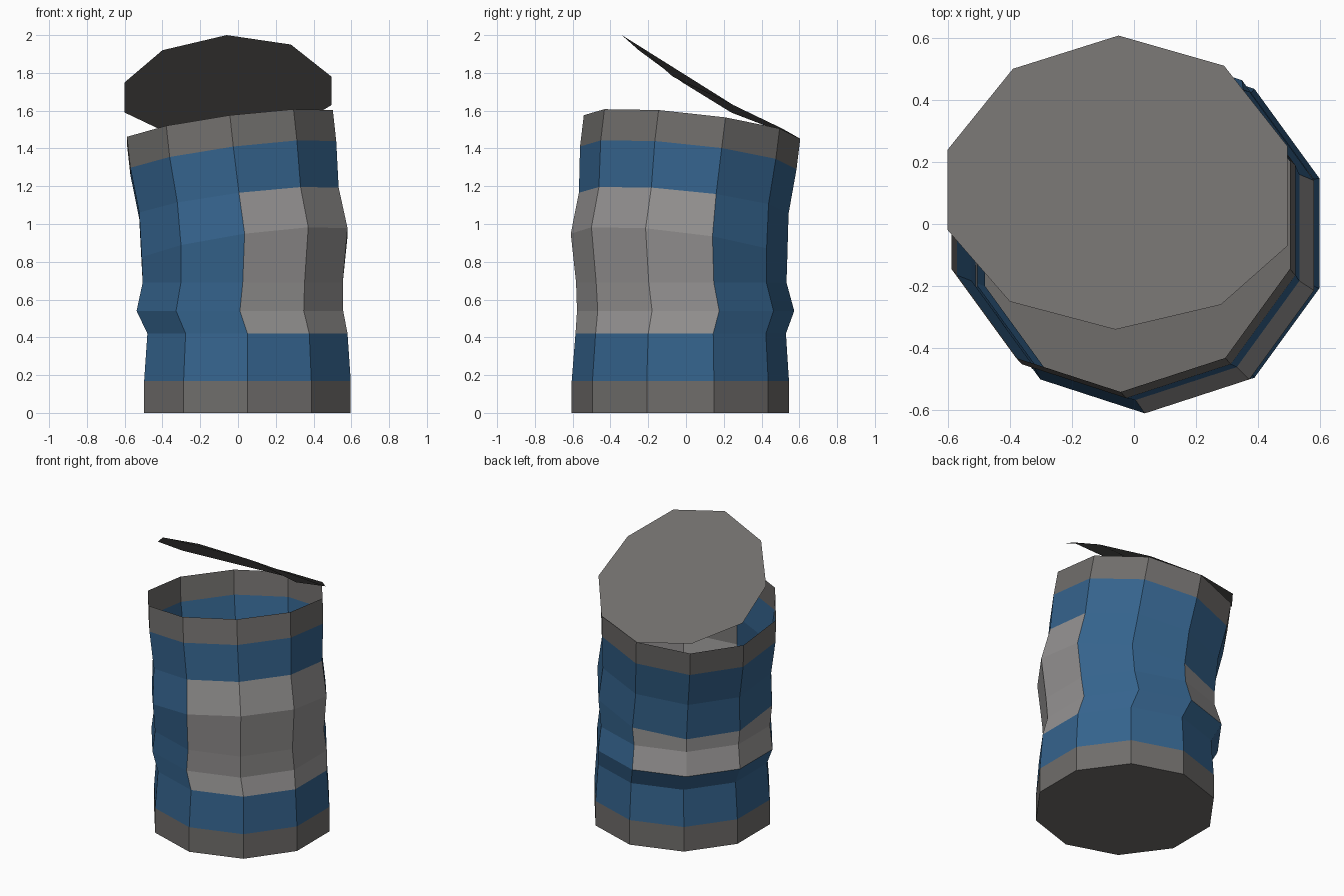
import bpy, bmesh, math

if "Cube" in bpy.data.objects:
    bpy.data.objects.remove(bpy.data.objects["Cube"])

SIDES = 10


def material(name, rgb):
    m = bpy.data.materials.new(name)
    m.diffuse_color = (*rgb, 1)
    m.use_nodes = True
    m.node_tree.nodes["Principled BSDF"].inputs["Base Color"].default_value = m.diffuse_color
    return m


metal = material("dull metal", (0.16, 0.153, 0.147))
blue = material("blue paint", (0.035, 0.125, 0.265))
label = material("pale label", (0.30, 0.29, 0.288))


def make_object(name, bm, mats):
    mesh = bpy.data.meshes.new(name)
    bm.to_mesh(mesh)
    bm.free()
    for m in mats:
        mesh.materials.append(m)
    ob = bpy.data.objects.new(name, mesh)
    bpy.context.collection.objects.link(ob)
    return ob


def ring(bm, cx, cy, cz, r, sx, sy):
    """Decagon starting at the front, tilted by slopes sx and sy."""
    verts = []
    for k in range(SIDES):
        a = math.radians(-90 + 36 * k)
        dx, dy = r * math.cos(a), r * math.sin(a)
        verts.append(bm.verts.new((cx + dx, cy + dy, cz + sx * dx + sy * dy)))
    return verts


# Dented can body: centre x, y, z, radius, tilt slopes
levels = [
    (0.05, -0.03, 0.00, 0.575, 0, 0),
    (0.05, -0.03, 0.17, 0.575, 0, 0),
    (0.05, -0.028, 0.42, 0.557, 0, 0),
    (0.01, -0.002, 0.54, 0.575, 0, 0),
    (0.025, -0.025, 0.69, 0.557, 0, 0),
    (0.035, -0.037, 0.88, 0.573, 0.14, -0.12),
    (0.005, -0.012, 1.11, 0.555, 0.125, -0.10),
    (-0.025, 0.012, 1.35, 0.573, 0.13, -0.105),
    (-0.043, 0.032, 1.513, 0.573, 0.13, -0.11),
]
bm = bmesh.new()
rings = [ring(bm, *lv) for lv in levels]
bm.faces.new(rings[0][::-1])
for row, (lo, hi) in enumerate(zip(rings, rings[1:])):
    for k in range(SIDES):
        n = (k + 1) % SIDES
        f = bm.faces.new((lo[k], lo[n], hi[n], hi[k]))
        front_label = k in (0, 1, 2) and 2 <= row <= 5
        back_label = k in (5, 6, 7) and 3 <= row <= 4
        if row in (0, 7):
            f.material_index = 0      # metal rims
        elif front_label or back_label:
            f.material_index = 2      # label patches
        else:
            f.material_index = 1      # painted wall
make_object("can_body", bm, (metal, blue, label))

# Bent open lid, hinged at the back
outline = [(-0.06, -0.34, 2.0), (0.28, -0.26, 1.95), (0.495, -0.07, 1.78),
           (0.495, 0.25, 1.63), (0.29, 0.51, 1.505), (-0.05, 0.607, 1.45),
           (-0.39, 0.5, 1.49), (-0.6, 0.24, 1.59), (-0.6, -0.02, 1.75),
           (-0.4, -0.25, 1.92)]
bm = bmesh.new()
bm.faces.new([bm.verts.new(p) for p in outline])
make_object("open_lid", bm, (metal,))
